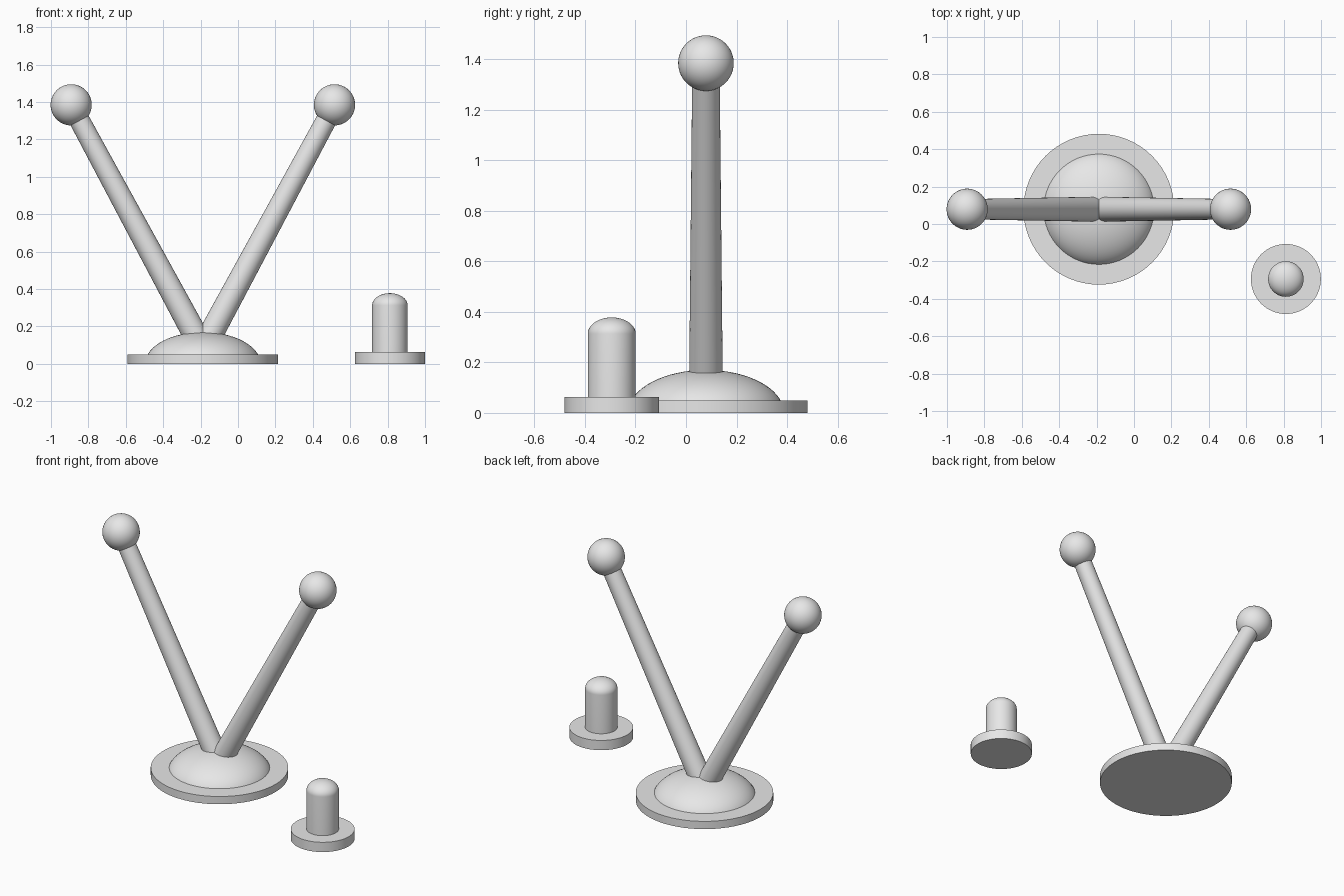
import bpy
import bmesh
from math import cos, sin, pi, radians
from mathutils import Vector

default = bpy.data.objects.get("Cube")
if default:
    bpy.data.objects.remove(default, do_unlink=True)

GREY = (0.8, 0.8, 0.8, 1.0)
grey = bpy.data.materials.new("light grey")
grey.use_nodes = True
grey.diffuse_color = GREY
grey.node_tree.nodes["Principled BSDF"].inputs["Base Color"].default_value = GREY


def lathe(name, profile, origin, axis=(0, 0, 1), sides=64):
    """Revolve (radius, height) points about an axis through origin."""
    bm = bmesh.new()
    verts = [bm.verts.new((r, 0, z)) for r, z in profile]
    edges = [bm.edges.new(pair) for pair in zip(verts, verts[1:])]
    bmesh.ops.spin(bm, geom=verts + edges, cent=(0, 0, 0), axis=(0, 0, 1),
                   angle=2 * pi, steps=sides, use_duplicate=False)
    bmesh.ops.remove_doubles(bm, verts=bm.verts, dist=0.0001)
    bmesh.ops.recalc_face_normals(bm, faces=bm.faces)
    mesh = bpy.data.meshes.new(name)
    bm.to_mesh(mesh)
    bm.free()
    mesh.materials.append(grey)
    obj = bpy.data.objects.new(name, mesh)
    bpy.context.collection.objects.link(obj)
    obj.location = origin
    obj.rotation_euler = Vector(axis).to_track_quat("Z", "Y").to_euler()
    bpy.ops.object.select_all(action="DESELECT")
    obj.select_set(True)
    bpy.context.view_layer.objects.active = obj
    bpy.ops.object.shade_smooth_by_angle(angle=radians(35))
    return obj


def disc(r, h):
    return [(0, 0), (r, 0), (r, h), (0, h)]


def arc(r, h, z, start=0.0, steps=16):
    """Elliptical arc from angle start up to the pole."""
    angles = [start + (pi / 2 - start) * i / steps for i in range(steps + 1)]
    return [(r * cos(a), z + h * sin(a)) for a in angles]


# Round base with a shallow dome
base = Vector((-0.188, 0.079, 0))
lathe("base_plate", disc(0.403, 0.05), base)
lathe("base_dome", [(0, 0.01), (0.308, 0.01)] + arc(0.309, 0.17, 0, 0.06), base)

# Two tapered rods in a V, each tipped with a ball
for side, sign in (("left", 1), ("right", -1)):
    foot = base + Vector((0, 0, 0.08))
    tip = base + Vector((sign * 0.704, 0, 1.385))
    length = (tip - foot).length
    lathe(side + "_rod", [(0, 0), (0.067, 0), (0.054, length), (0, length)],
          foot, tip - foot, 48)
    lathe(side + "_ball", arc(0.11, 0.11, 0, -pi / 2, 32), tip)

# Separate small peg with a rounded top on its own foot
peg = Vector((0.812, -0.294, 0))
lathe("peg_foot", disc(0.187, 0.063), peg)
lathe("peg_post", [(0, 0.03), (0.095, 0.03)] + arc(0.095, 0.065, 0.313), peg)
